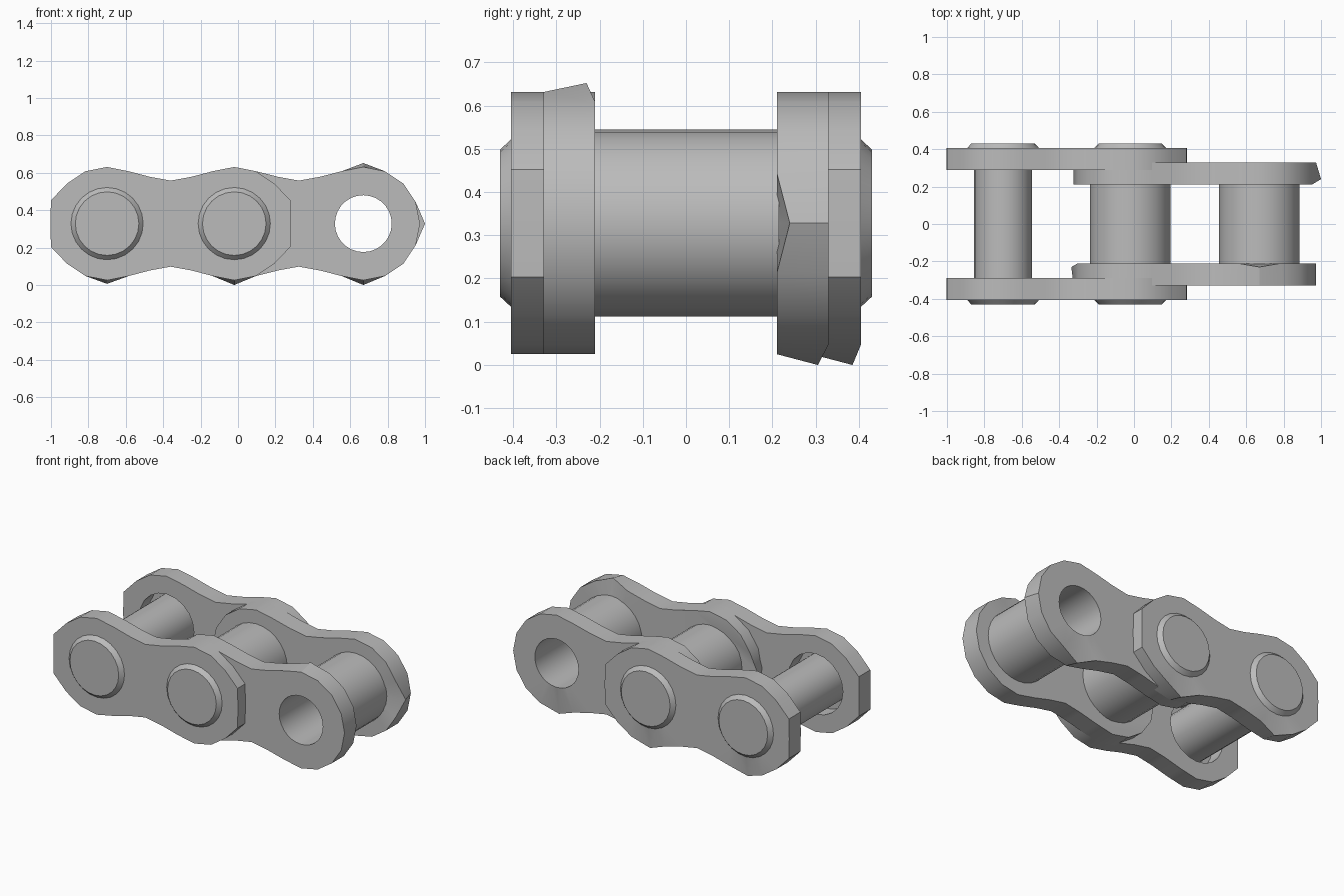
import bpy, bmesh, math
from mathutils import Vector

if "Cube" in bpy.data.objects:
    bpy.data.objects.remove(bpy.data.objects["Cube"])

ZC = 0.328                                   # height of the pin axes
steel = bpy.data.materials.new("steel_grey")
steel.diffuse_color = (0.5, 0.5, 0.5, 1)
steel.use_nodes = True
steel.node_tree.nodes["Principled BSDF"].inputs["Base Color"].default_value = steel.diffuse_color


def finish(bm, name):
    bmesh.ops.recalc_face_normals(bm, faces=bm.faces)
    me = bpy.data.meshes.new(name)
    bm.to_mesh(me)
    bm.free()
    me.materials.append(steel)
    for p in me.polygons:
        p.use_smooth = True
    me.set_sharp_from_angle(angle=math.radians(32))
    ob = bpy.data.objects.new(name, me)
    bpy.context.collection.objects.link(ob)
    return ob


def loop(bm, pts, y):
    vs = [bm.verts.new((x, y, z)) for x, z in pts]
    return [bm.edges.new((vs[i], vs[(i + 1) % len(vs)])) for i in range(len(vs))]


def outline(xa, xb, blunt):
    """Figure-eight plate: two rounded ends joined by a waist."""
    def end(cx, facing):
        pts = []
        for i in range(-5, 6):
            a = i * 22.5
            r = 0.325 if blunt and abs(i) == 1 else 0.303
            t = math.radians(a)
            pts.append((cx + facing * r * math.cos(t), ZC + facing * r * math.sin(t)))
        return pts
    m = (xa + xb) / 2
    top = [(m + 0.11, ZC + 0.25), (m, ZC + 0.23), (m - 0.11, ZC + 0.25)]
    bottom = [(m - 0.11, ZC - 0.25), (m, ZC - 0.23), (m + 0.11, ZC - 0.25)]
    return end(xb, 1) + top + end(xa, -1) + bottom


def plate(name, xa, xb, y0, y1, holes, blunt=False, nudges=()):
    bm = bmesh.new()
    edges = loop(bm, outline(xa, xb, blunt), y0)
    for cx, r, n in holes:
        edges += loop(bm, [(cx + r * math.cos(k * math.tau / n),
                            ZC + r * math.sin(k * math.tau / n)) for k in range(n)], y0)
    bmesh.ops.triangle_fill(bm, edges=edges, use_beauty=True, normal=(0, 1, 0))
    geo = bmesh.ops.extrude_face_region(bm, geom=bm.faces[:])["geom"]
    for v in geo:
        if isinstance(v, bmesh.types.BMVert):
            v.co.y = y1
    # small uneven corners on the rim
    for p in nudges:
        p = Vector(p)
        min(bm.verts, key=lambda v: (v.co - p).length).co = p
    return finish(bm, name)


def lathe(name, cx, profile, n, closed=False):
    """Revolve (radius, y) points about the pin axis."""
    bm = bmesh.new()
    rings = []
    for r, y in profile:
        rings.append([bm.verts.new((cx + r * math.cos(k * math.tau / n), y,
                                    ZC + r * math.sin(k * math.tau / n))) for k in range(n)])
    pairs = list(zip(rings, rings[1:]))
    if closed:
        pairs.append((rings[-1], rings[0]))
    else:
        bm.faces.new(rings[0])
        bm.faces.new(rings[-1])
    for a, b in pairs:
        for k in range(n):
            j = (k + 1) % n
            bm.faces.new((a[k], a[j], b[j], b[k]))
    return finish(bm, name)


A, B, C = -0.70, -0.02, 0.67                 # the three axes

# outer link plates
outer_holes = [(A, 0.19, 20), (B, 0.19, 20)]
plate("outer_plate_front", A, B, -0.405, -0.29, outer_holes, True)
plate("outer_plate_back", A, B, 0.29, 0.405, outer_holes, True,
      [(A, 0.385, 0.006), (B, 0.385, 0.0)])

# inner link plates
inner_holes = [(C, 0.152, 28)]
plate("inner_plate_front", B, C, -0.33, -0.21, inner_holes, False,
      [(C, -0.23, 0.652), (-0.335, -0.23, ZC)])
plate("inner_plate_back", B, C, 0.21, 0.33, inner_holes, False,
      [(C, 0.305, 0.0), (1.0, 0.24, ZC)])

# pins with chamfered heads
half = [(0.17, -0.43), (0.196, -0.402), (0.196, -0.385), (0.155, -0.385)]
pin = half + [(r, -y) for r, y in reversed(half)]
lathe("end_pin", A, pin, 24)
lathe("middle_pin", B, pin, 24)

# rollers
lathe("middle_roller", B, [(0.216, -0.22), (0.216, 0.22)], 28)
lathe("end_roller", C, [(0.216, -0.215), (0.216, 0.215), (0.152, 0.215), (0.152, -0.215)],
      28, True)
